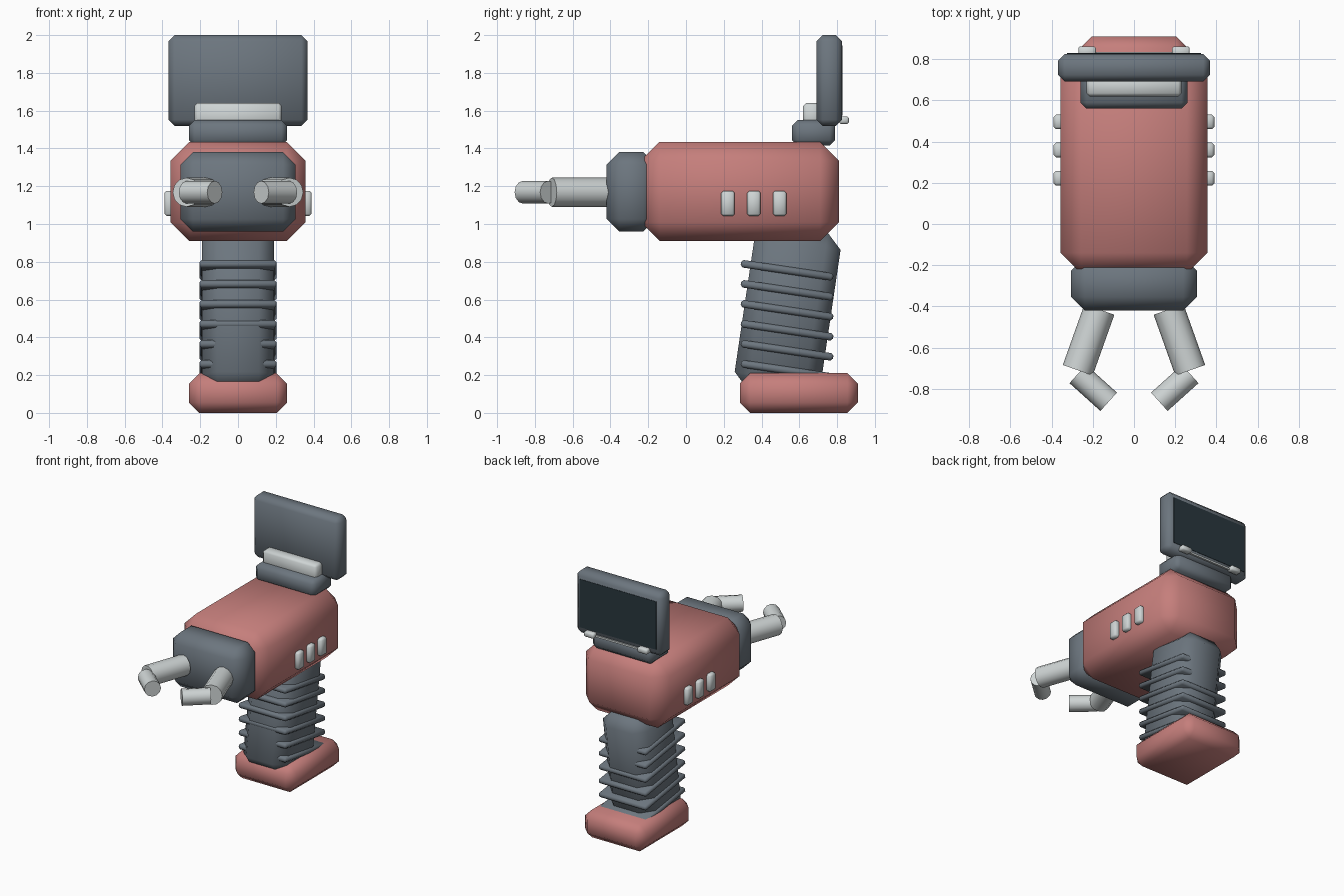
import bpy, math
from mathutils import Vector

cube = bpy.data.objects.get("Cube")
if cube:
    bpy.data.objects.remove(cube, do_unlink=True)


def material(name, rgb):
    m = bpy.data.materials.new(name)
    m.use_nodes = True
    m.diffuse_color = (*rgb, 1)
    m.node_tree.nodes["Principled BSDF"].inputs["Base Color"].default_value = (*rgb, 1)
    return m


PINK = material("dusty_pink", (0.56, 0.21, 0.20))
GREY = material("slate_grey", (0.15, 0.18, 0.21))
LIGHT = material("pale_grey", (0.62, 0.66, 0.66))
GLASS = material("dark_glass", (0.022, 0.038, 0.048))


def finish(obj, name, mat):
    obj.name = name
    obj.data.materials.append(mat)
    bpy.ops.object.shade_smooth_by_angle(angle=math.radians(60))
    return obj


def box(name, mat, x, y, z, chamfer=0.0, tilt=0.0):
    """Chamfered box from (min, max) ranges, tilted about x."""
    mid = [(r[0] + r[1]) / 2 for r in (x, y, z)]
    bpy.ops.mesh.primitive_cube_add(size=1, location=mid)
    obj = bpy.context.object
    obj.scale = [r[1] - r[0] for r in (x, y, z)]
    bpy.ops.object.transform_apply(location=False, rotation=False, scale=True)
    obj.rotation_euler.x = tilt
    if chamfer:
        bevel = obj.modifiers.new("chamfer", 'BEVEL')
        bevel.width = chamfer
        bevel.segments = 1
        bpy.ops.object.modifier_apply(modifier=bevel.name)
    return finish(obj, name, mat)


def rod(name, mat, start, end, radius):
    a, b = Vector(start), Vector(end)
    bpy.ops.mesh.primitive_cylinder_add(vertices=12, radius=radius,
                                        depth=(b - a).length, location=(a + b) / 2)
    obj = bpy.context.object
    obj.rotation_euler = (b - a).to_track_quat('Z', 'Y').to_euler()
    return finish(obj, name, mat)


def sym(w):
    return (-w, w)


# Main housing and nose
box("body", PINK, sym(0.357), (-0.24, 0.81), (0.91, 1.435), 0.1)
box("nose", GREY, sym(0.305), (-0.42, -0.16), (0.96, 1.38), 0.066)

# Foot and tilted grip with ribs
TILT = -0.147
box("base", PINK, sym(0.26), (0.285, 0.91), (0, 0.21), 0.055)
box("grip", GREY, sym(0.19), (0.308, 0.768), (0.1, 0.98), 0.08, TILT)
for i in range(6):
    z = 0.225 + i * 0.106
    box(f"grip_rib_{i + 1}", GREY, sym(0.205), (0.288, 0.782),
        (z - 0.02, z + 0.02), 0.012, TILT)

# Display on its mount
box("screen_mount", GREY, sym(0.26), (0.56, 0.79), (1.415, 1.55), 0.03)
box("mount_plate", LIGHT, sym(0.23), (0.62, 0.72), (1.5, 1.64), 0.015)
box("screen_case", GREY, sym(0.368), (0.692, 0.826), (1.52, 2.0), 0.032)
box("screen_glass", GLASS, sym(0.325), (0.822, 0.829), (1.575, 1.945))
box("screen_rail", LIGHT, sym(0.19), (0.822, 0.836), (1.538, 1.552))

# Mirrored details: rail ends, side buttons, claw fingers
for side, s in (("left", 1), ("right", -1)):
    def span(a, b):
        return tuple(sorted((s * a, s * b)))

    box(f"rail_end_{side}", LIGHT, span(0.185, 0.27), (0.81, 0.862), (1.53, 1.57), 0.008)
    for i in range(3):
        y = 0.222 + i * 0.137
        box(f"button_{side}_{i + 1}", LIGHT, span(0.33, 0.39),
            (y - 0.036, y + 0.036), (1.042, 1.176), 0.012)
    rod(f"finger_{side}", LIGHT, (s * 0.168, -0.415, 1.168), (s * 0.273, -0.71, 1.168), 0.077)
    rod(f"finger_tip_{side}", LIGHT, (s * 0.273, -0.728, 1.168), (s * 0.123, -0.863, 1.168), 0.06)
